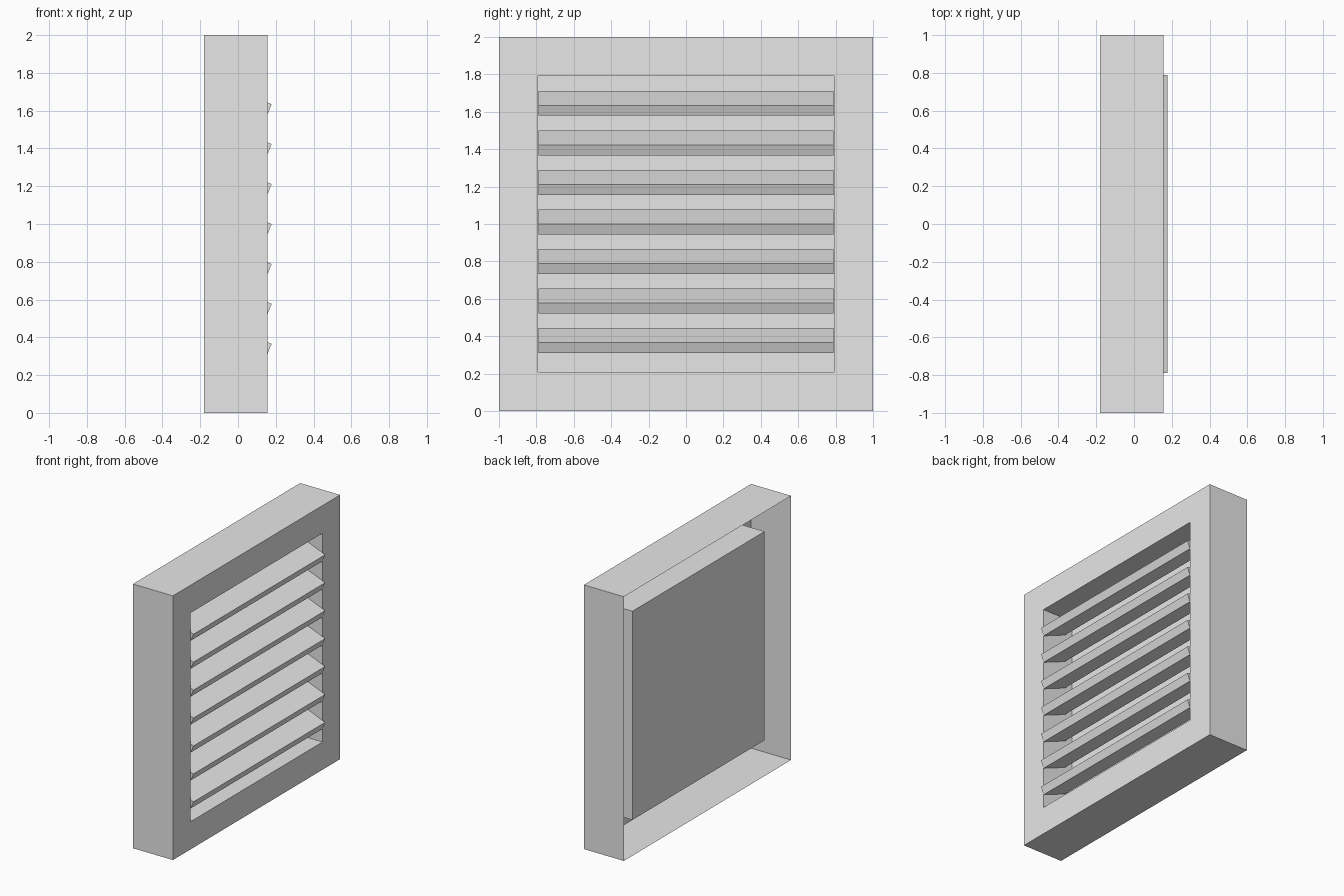
import bpy, bmesh, math
from mathutils import Matrix, Vector

cube = bpy.data.objects.get("Cube")
if cube:
    bpy.data.objects.remove(cube, do_unlink=True)

grey = bpy.data.materials.new("light_grey")
grey.use_nodes = True
grey.diffuse_color = (0.8, 0.8, 0.8, 1)
grey.node_tree.nodes["Principled BSDF"].inputs["Base Color"].default_value = (0.8, 0.8, 0.8, 1)

BACK, FACE, PANEL, TIP = -0.18, 0.155, -0.105, 0.178   # depths along x
OUTER, HOLE = 1.0, 0.79                                # half sizes of the squares


def finish(name, bm):
    mesh = bpy.data.meshes.new(name)
    bm.to_mesh(mesh)
    bm.free()
    mesh.materials.append(grey)
    obj = bpy.data.objects.new(name, mesh)
    bpy.context.collection.objects.link(obj)
    return obj


def square_shell(name, steps, cap=False):
    """Thin sheet through square rings, each given as (half size, x)."""
    bm = bmesh.new()
    rings = [[bm.verts.new((x, sy * h, 1 + sz * h))
              for sy, sz in ((-1, -1), (1, -1), (1, 1), (-1, 1))]
             for h, x in steps]
    for a, b in zip(rings, rings[1:]):
        for i in range(4):
            j = (i + 1) % 4
            bm.faces.new((a[i], a[j], b[j], b[i]))
    if cap:
        bm.faces.new(rings[-1])
    return finish(name, bm)


# Outer walls and front plate, open at the rear
square_shell("frame", [(OUTER, BACK), (OUTER, FACE), (HOLE, FACE)])

# Recessed box behind the opening
square_shell("recess_box", [(HOLE, FACE), (HOLE, PANEL)], cap=True)

# Sloping slats, placed by their upper front edge
tilt = math.radians(22)
length, thick, width = 0.208, 0.06, 1.575
turn = Matrix.Rotation(tilt, 4, 'Y')
for i in range(7):
    edge = Vector((TIP, 0, 1 + 0.2115 * (i - 3)))
    centre = edge - turn @ Vector((length / 2, 0, thick / 2))
    bm = bmesh.new()
    bmesh.ops.create_cube(bm, size=1, matrix=Matrix.Translation(centre) @ turn
                          @ Matrix.Diagonal((length, width, thick, 1)))
    finish(f"slat_{i + 1}", bm)
